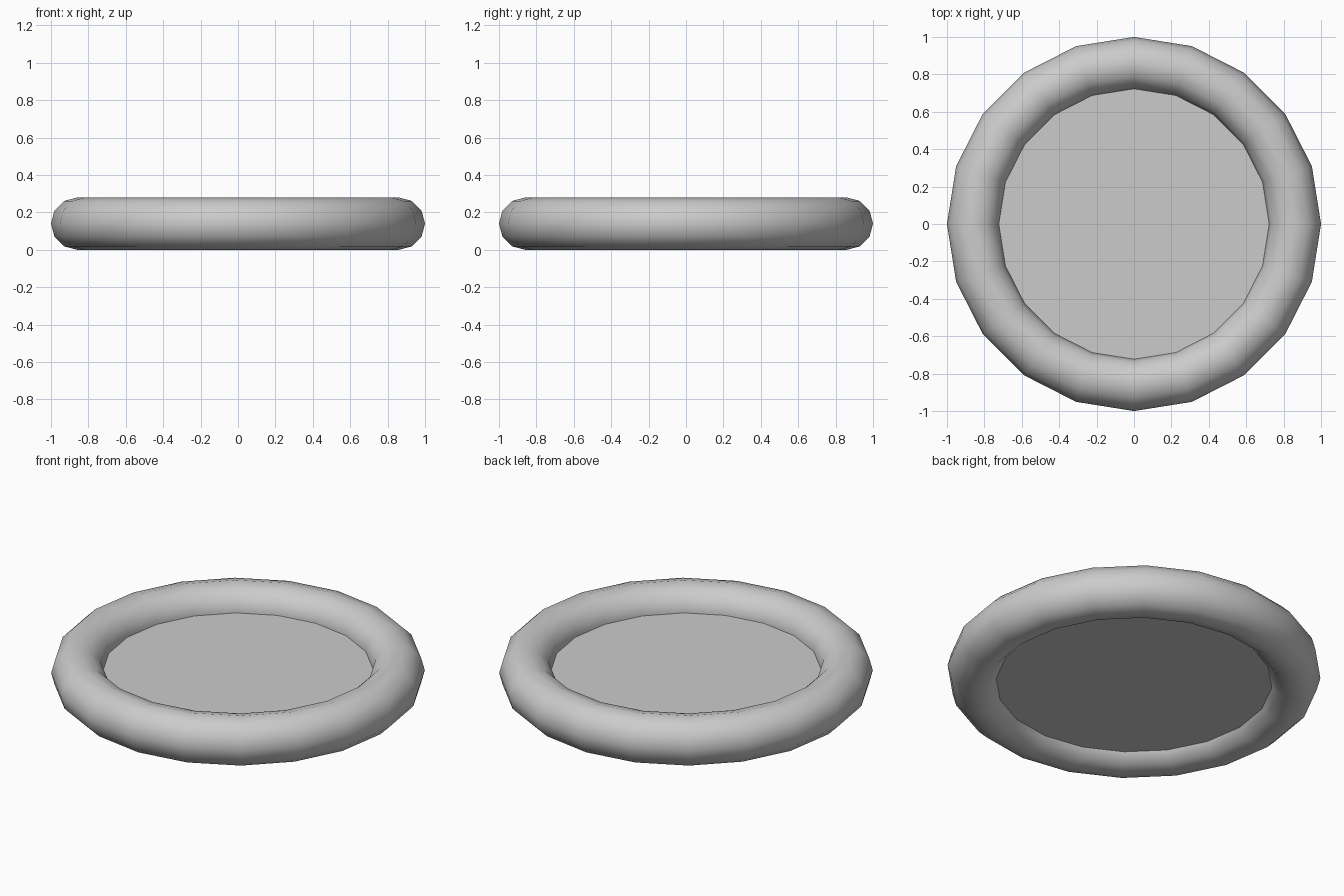
import bpy

if "Cube" in bpy.data.objects:
    bpy.data.objects.remove(bpy.data.objects["Cube"])

# padded round rim
bpy.ops.mesh.primitive_torus_add(major_segments=20, minor_segments=12,
                                 major_radius=0.86, minor_radius=0.14,
                                 location=(0, 0, 0.14))
rim = bpy.context.object
rim.name = "rim"
bpy.ops.object.shade_smooth()

# thin flat base plate set inside the rim
bpy.ops.mesh.primitive_cylinder_add(vertices=20, radius=0.76, depth=0.08,
                                    location=(0, 0, 0.11))
plate = bpy.context.object
plate.name = "base_plate"
bpy.ops.object.shade_smooth_by_angle()
